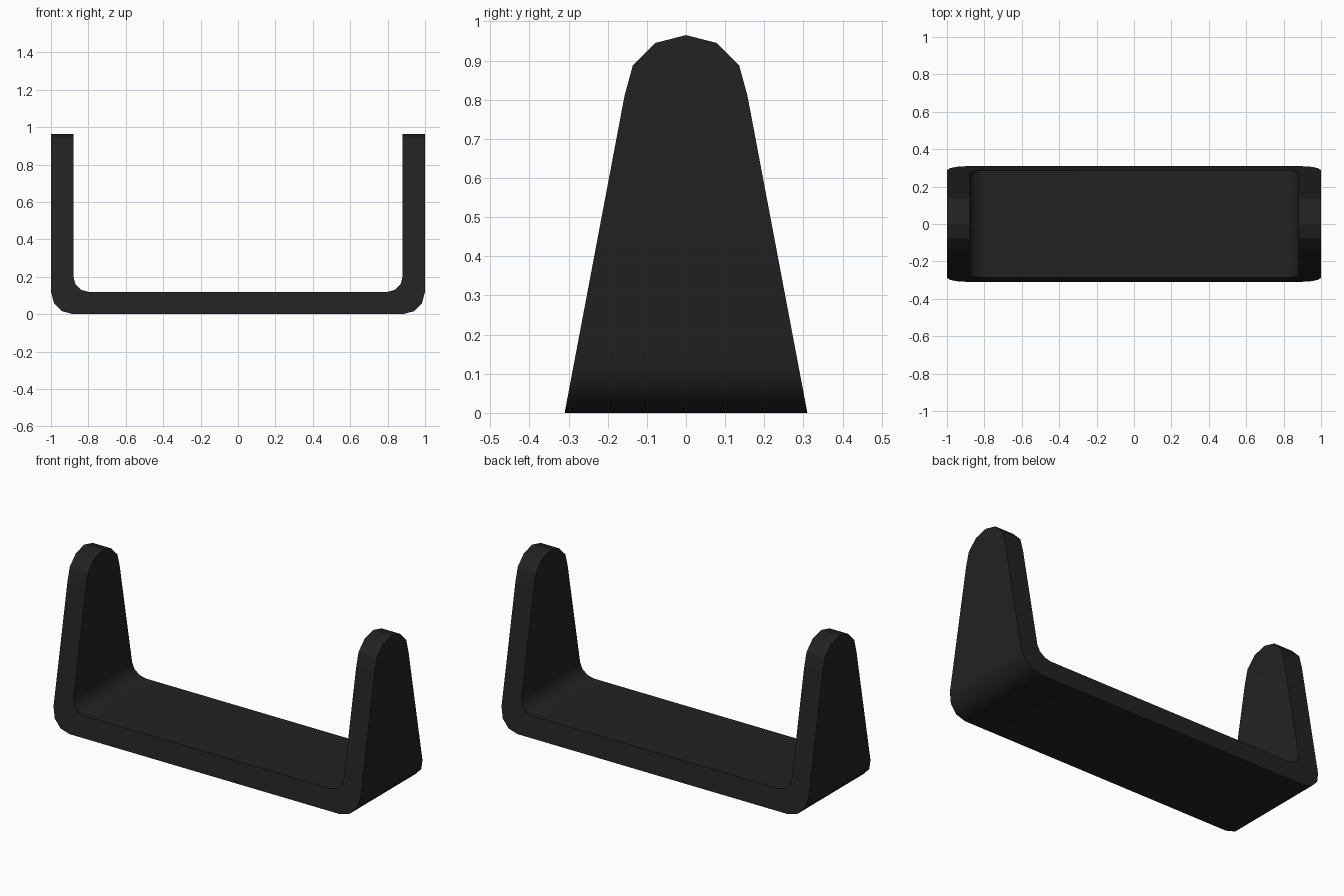
import bpy, bmesh
from math import sin, cos, radians

cube = bpy.data.objects.get("Cube")
if cube:
    bpy.data.objects.remove(cube)

THICK = 0.12
BASE_HALF, SHOULDER_HALF, SHOULDER_Z = 0.31, 0.157, 0.81


def taper(z):
    """Half depth of the bracket at height z."""
    return BASE_HALF + (SHOULDER_HALF - BASE_HALF) * z / SHOULDER_Z


def bend(cx, cz, radius, angle):
    a = radians(angle)
    return cx + radius * cos(a), cz - radius * sin(a)


# Half of the U: stations of (outer point, inner point, half depths)
half = []
for z, w in ((0.965, 0), (0.945, 0.078), (0.887, 0.136), (SHOULDER_Z, SHOULDER_HALF)):
    half.append(((1, z), (1 - THICK, z), w, w))
for angle in (0, 30, 60, 90):
    outer = bend(1 - THICK, THICK, THICK, angle)
    inner = bend(0.8, 0.2, 0.08, angle)
    half.append((outer, inner, taper(outer[1]), taper(inner[1])))

# Mirror the half to complete the path
mirrored = [((-o[0], o[1]), (-i[0], i[1]), wo, wi) for o, i, wo, wi in reversed(half)]

# Skin the stations
bm = bmesh.new()
rings = []
for (ox, oz), (ix, iz), wo, wi in half + mirrored:
    points = ((ox, -wo, oz), (ox, wo, oz), (ix, wi, iz), (ix, -wi, iz))
    rings.append([bm.verts.new(p) for p in points])
for a, b in zip(rings, rings[1:]):
    for k in range(4):
        n = (k + 1) % 4
        bm.faces.new((a[k], a[n], b[n], b[k]))
bmesh.ops.remove_doubles(bm, verts=bm.verts, dist=0.0001)
bmesh.ops.recalc_face_normals(bm, faces=bm.faces)
mesh = bpy.data.meshes.new("u_bracket")
bm.to_mesh(mesh)
bm.free()
bracket = bpy.data.objects.new("u_bracket", mesh)
bpy.context.collection.objects.link(bracket)

# Matte black finish
color = (0.016, 0.016, 0.016, 1)
mat = bpy.data.materials.new("matte black")
mat.use_nodes = True
mat.diffuse_color = color
mat.node_tree.nodes["Principled BSDF"].inputs["Base Color"].default_value = color
mesh.materials.append(mat)

# Smooth bends, faceted rounded tips
bpy.context.view_layer.objects.active = bracket
bracket.select_set(True)
bpy.ops.object.shade_smooth_by_angle(angle=radians(35))
for face in mesh.polygons:
    if face.center.z > SHOULDER_Z:
        face.use_smooth = False
